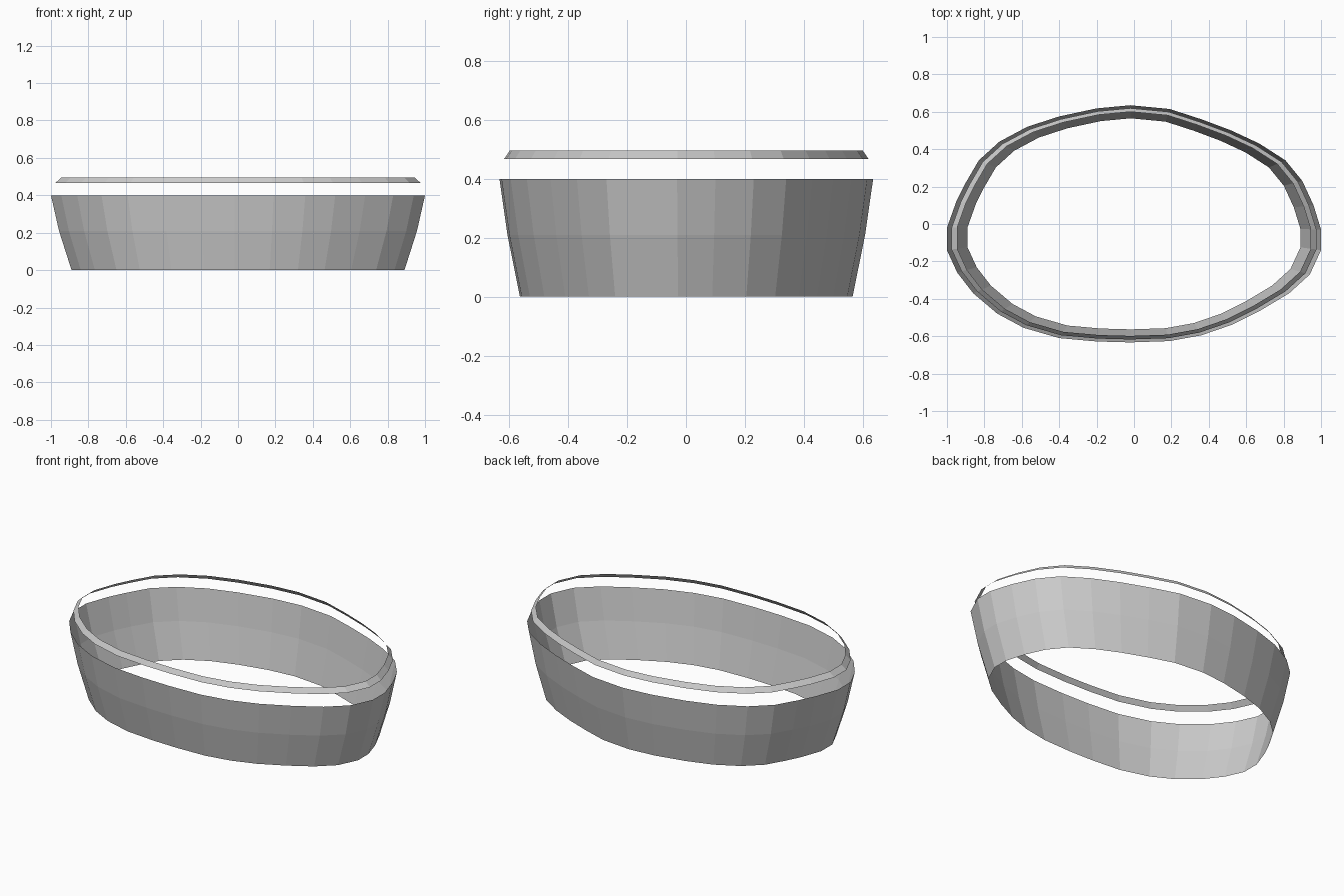
import bpy, bmesh

# Hand-drawn oval outline at the rim, counted round from the back
OUTLINE = [
    (-0.02, 0.635), (-0.20, 0.618), (-0.40, 0.575), (-0.57, 0.52), (-0.72, 0.44),
    (-0.83, 0.34), (-0.90, 0.22), (-0.95, 0.12), (-1.0, -0.02), (-1.0, -0.14),
    (-0.945, -0.26), (-0.86, -0.37), (-0.73, -0.48), (-0.59, -0.555), (-0.40, -0.61),
    (-0.20, -0.628), (-0.02, -0.633), (0.19, -0.626), (0.36, -0.595), (0.52, -0.54),
    (0.68, -0.46), (0.83, -0.37), (0.94, -0.27), (1.0, -0.14), (1.0, -0.03),
    (0.96, 0.10), (0.90, 0.23), (0.81, 0.34), (0.67, 0.43), (0.52, 0.50),
    (0.36, 0.56), (0.19, 0.615),
]


def band(name, levels):
    """Open sheet through scaled copies of the outline; levels = (z, scale)."""
    bm = bmesh.new()
    rings = [[bm.verts.new((x * s, y * s, z)) for x, y in OUTLINE] for z, s in levels]
    n = len(OUTLINE)
    for low, high in zip(rings, rings[1:]):
        for i in range(n):
            j = (i + 1) % n
            bm.faces.new((low[i], low[j], high[j], high[i]))
    mesh = bpy.data.meshes.new(name)
    bm.to_mesh(mesh)
    bm.free()
    obj = bpy.data.objects.new(name, mesh)
    bpy.context.collection.objects.link(obj)
    return obj


# Flared side wall, open at top and bottom
band("side_wall", [(0, 0.89), (0.21, 0.957), (0.40, 1.0)])
# Thin sloping rim strip floating above the wall
band("upper_rim", [(0.467, 0.975), (0.495, 0.945)])
